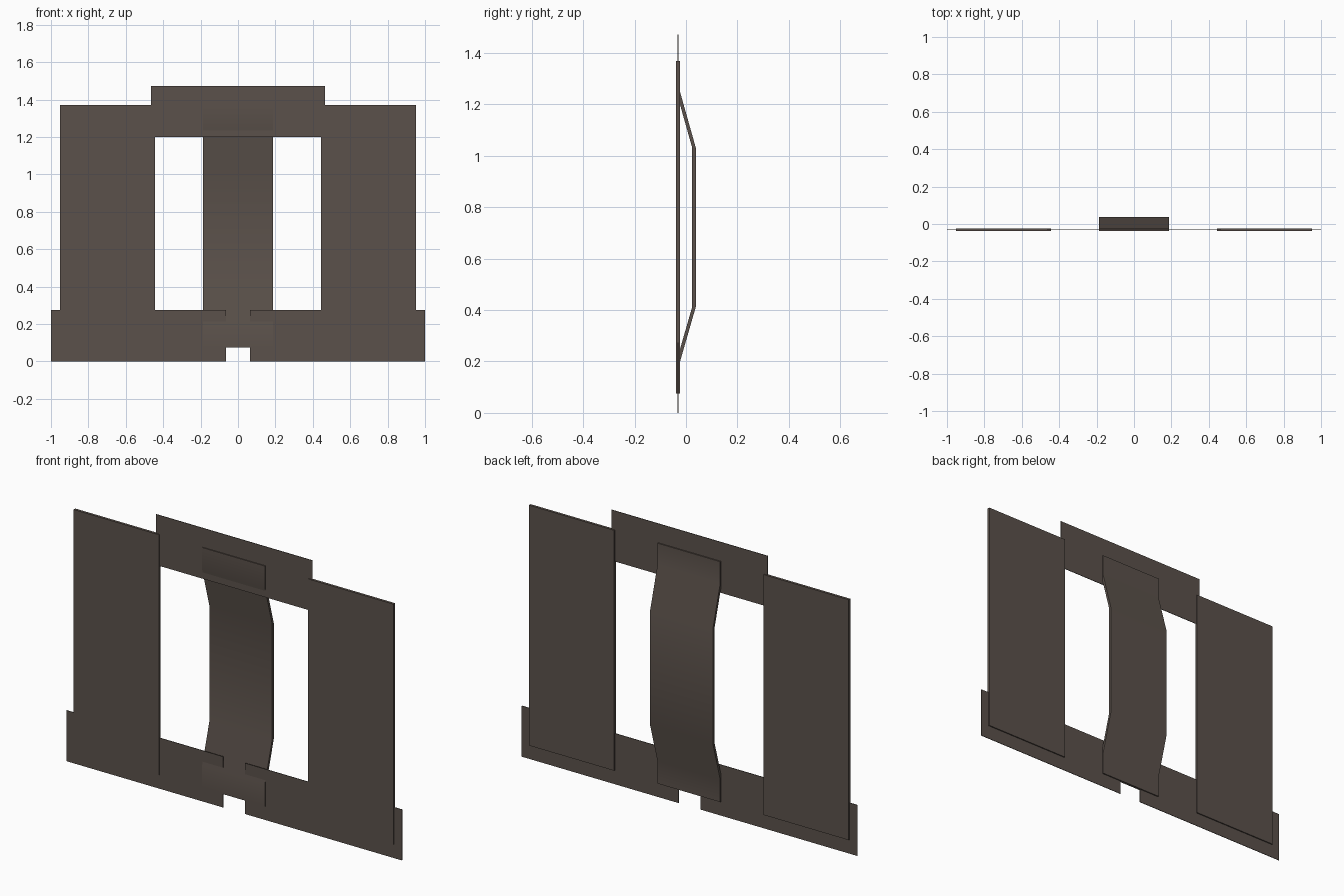
import bpy, bmesh

if "Cube" in bpy.data.objects:
    bpy.data.objects.remove(bpy.data.objects["Cube"])

mat = bpy.data.materials.new("dark_taupe")
mat.diffuse_color = (0.105, 0.083, 0.070, 1)
mat.use_nodes = True
mat.node_tree.nodes["Principled BSDF"].inputs["Base Color"].default_value = mat.diffuse_color


def extrude_profile(name, profile, x0, x1):
    """Closed (y, z) profile extruded along x."""
    bm = bmesh.new()
    face = bm.faces.new([bm.verts.new((x0, y, z)) for y, z in profile])
    res = bmesh.ops.extrude_face_region(bm, geom=[face])
    moved = [g for g in res["geom"] if isinstance(g, bmesh.types.BMVert)]
    bmesh.ops.translate(bm, verts=moved, vec=(x1 - x0, 0, 0))
    bmesh.ops.recalc_face_normals(bm, faces=bm.faces)
    me = bpy.data.meshes.new(name)
    bm.to_mesh(me)
    bm.free()
    me.materials.append(mat)
    ob = bpy.data.objects.new(name, me)
    bpy.context.collection.objects.link(ob)
    return ob


def plate(name, x0, x1, y0, y1, z0, z1):
    return extrude_profile(name, [(y0, z0), (y1, z0), (y1, z1), (y0, z1)], x0, x1)


FRONT, BACK = -0.038, -0.024      # thick panels
THIN0, THIN1 = -0.033, -0.030     # thin connecting sheets

# Side panels and lower sheets, left and right
for side, s in (("left", -1), ("right", 1)):
    a, b = sorted((s * 0.445, s * 0.953))
    plate(side + "_panel", a, b, FRONT, BACK, 0.075, 1.37)
    a, b = sorted((s * 0.065, s * 1.0))
    plate(side + "_lower_sheet", a, b, THIN0, THIN1, 0, 0.274)

# Upper sheet joining the panels
plate("upper_sheet", -0.466, 0.466, THIN0, THIN1, 1.2, 1.473)

# Bowed centre strap
path = [(FRONT, 0.075), (FRONT, 0.197), (0.024, 0.412),
        (0.024, 1.032), (FRONT, 1.252), (FRONT, 1.37)]
back = [(y + 0.014, z) for y, z in reversed(path)]
strap = extrude_profile("centre_strap", path + back, -0.187, 0.187)
bpy.context.view_layer.objects.active = strap
strap.select_set(True)
bpy.ops.object.shade_smooth_by_angle(angle=0.6)
